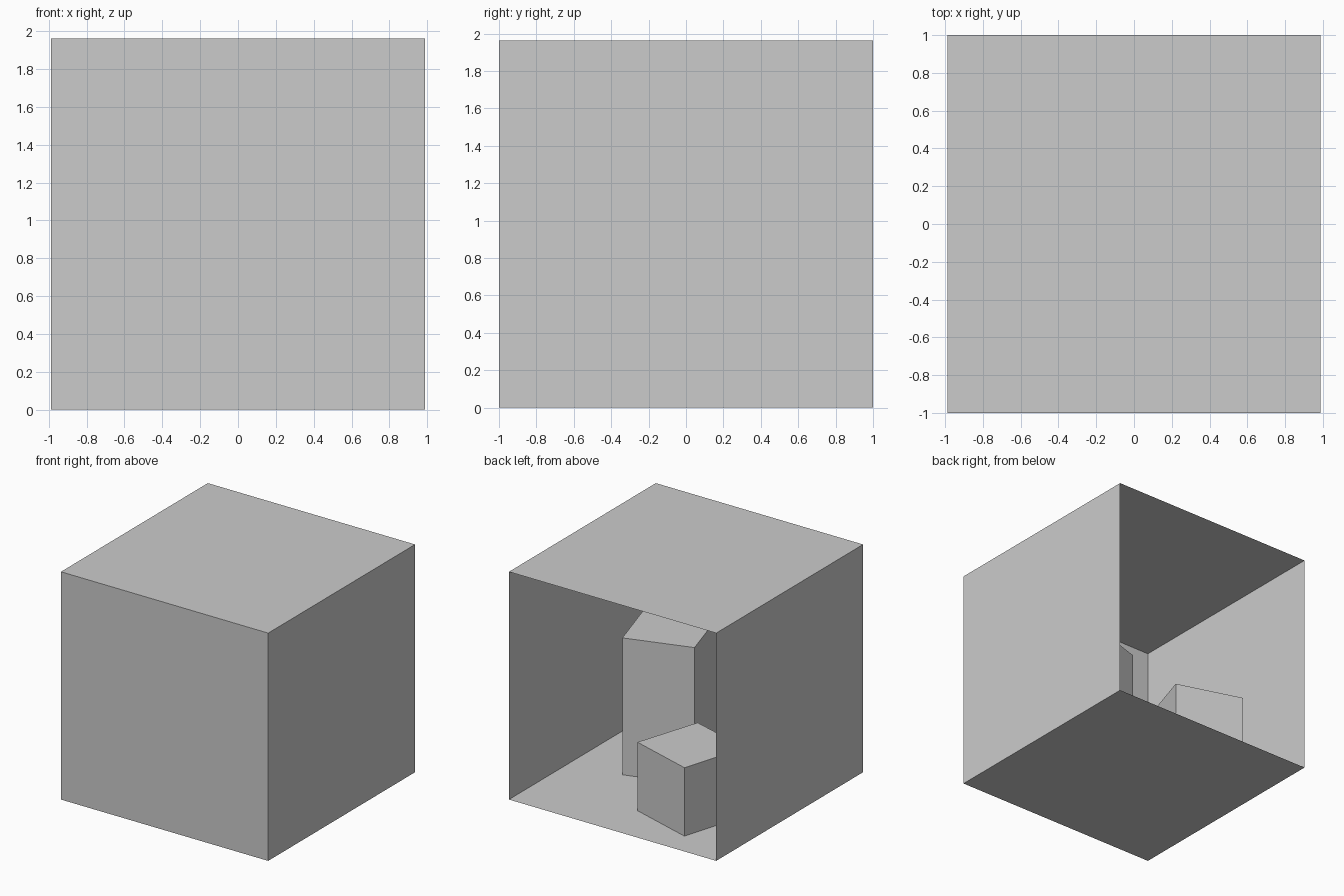
import bpy
import bmesh
from mathutils import Vector

if "Cube" in bpy.data.objects:
    bpy.data.objects.remove(bpy.data.objects["Cube"])

HX, HY, H = 0.988, 1.0, 1.963   # room half width, half depth, height


def add_object(name, bm):
    mesh = bpy.data.meshes.new(name)
    bm.to_mesh(mesh)
    bm.free()
    obj = bpy.data.objects.new(name, mesh)
    bpy.context.collection.objects.link(obj)


def panel(name, corner, u, v):
    """Single-sided sheet spanned by u and v; normal u x v faces into the room."""
    c, u, v = Vector(corner), Vector(u), Vector(v)
    bm = bmesh.new()
    bm.faces.new([bm.verts.new(p) for p in (c, c + u, c + u + v, c + v)])
    add_object(name, bm)


def block(name, footprint, height):
    """Turned box standing on the floor, open underneath."""
    bm = bmesh.new()
    low = [bm.verts.new((x, y, 0)) for x, y in footprint]
    top = [bm.verts.new((x, y, height)) for x, y in footprint]
    bm.faces.new(top)
    for i in range(4):
        j = (i + 1) % 4
        bm.faces.new((low[i], low[j], top[j], top[i]))
    bmesh.ops.recalc_face_normals(bm, faces=bm.faces)
    add_object(name, bm)


# Room shell, open at the back (+y)
W, D, U = (2 * HX, 0, 0), (0, 2 * HY, 0), (0, 0, H)
panel("floor", (-HX, -HY, 0), W, D)
panel("ceiling", (-HX, -HY, H), D, W)
panel("front_wall", (-HX, -HY, 0), U, W)
panel("left_wall", (-HX, -HY, 0), D, U)
panel("right_wall", (HX, -HY, 0), U, D)

# Two turned blocks inside
block("short_block",
      [(-0.523, 0.768), (-0.695, 0.195), (-0.130, 0.027), (0.049, 0.592)], 0.59)
block("tall_block",
      [(0.525, 0.117), (-0.040, -0.059), (0.135, -0.631), (0.700, -0.452)], 1.18)
